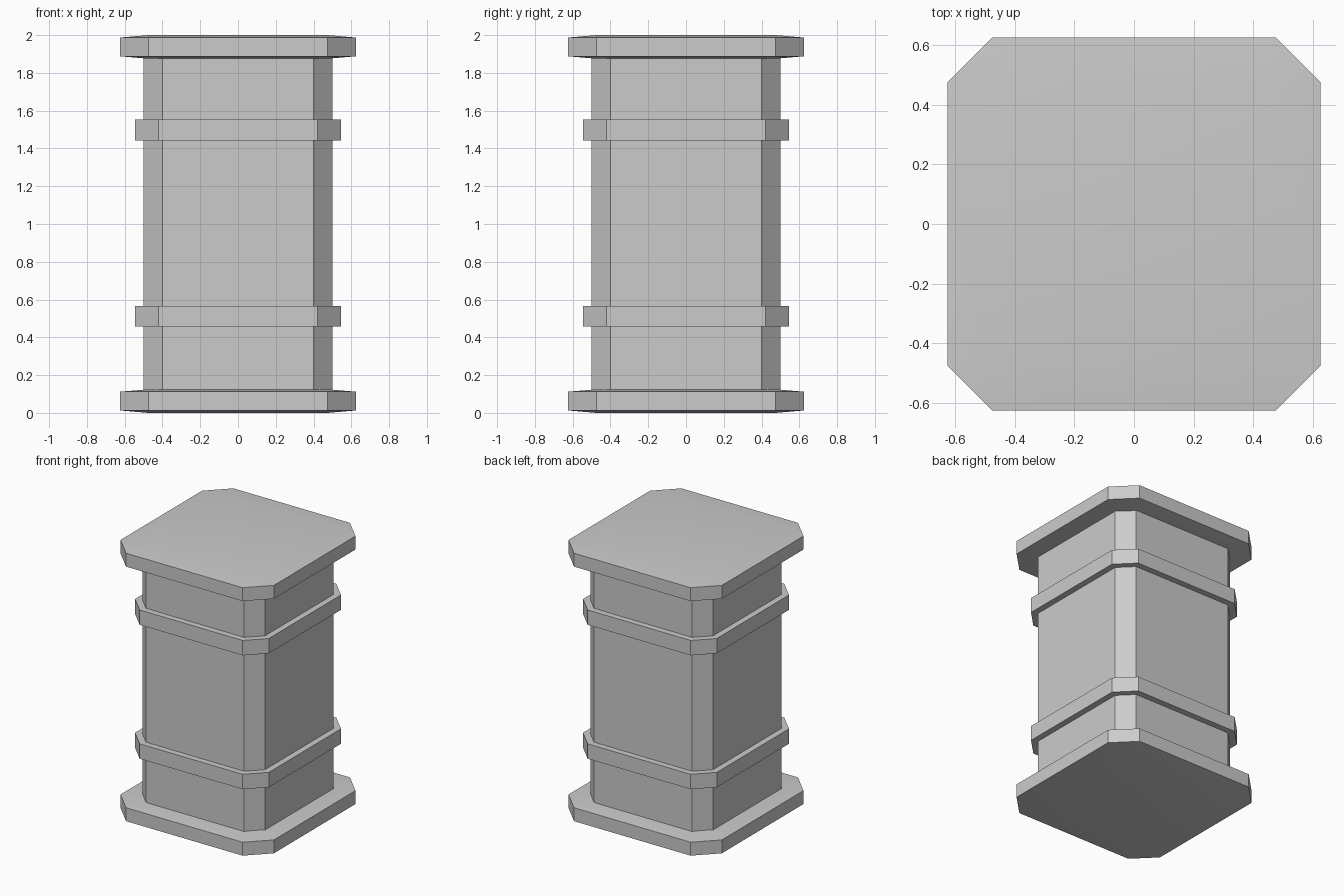
import bpy, bmesh, math

if "Cube" in bpy.data.objects:
    bpy.data.objects.remove(bpy.data.objects["Cube"])


def octagon(half, flat):
    # square outline of half-width `half` with corners cut back to `flat`
    return [(flat, -half), (half, -flat), (half, flat), (flat, half),
            (-flat, half), (-half, flat), (-half, -flat), (-flat, -half)]


def add_object(name, bm):
    bmesh.ops.recalc_face_normals(bm, faces=bm.faces)
    mesh = bpy.data.meshes.new(name)
    bm.to_mesh(mesh)
    bm.free()
    obj = bpy.data.objects.new(name, mesh)
    bpy.context.collection.objects.link(obj)
    return obj


def ring(bm, outline, z):
    return [bm.verts.new((x, y, z)) for x, y in outline]


def walls(bm, low, high):
    n = len(low)
    for i in range(n):
        j = (i + 1) % n
        bm.faces.new((low[i], low[j], high[j], high[i]))


def prism(name, half, flat, z0, z1):
    bm = bmesh.new()
    low, high = (ring(bm, octagon(half, flat), z) for z in (z0, z1))
    walls(bm, low, high)
    bm.faces.new(low)
    bm.faces.new(high)
    return add_object(name, bm)


def plate(name, z_base, half=0.625, flat=0.475, thick=0.125, slope=0.013):
    # cut-corner slab whose broad faces rise gently to a flat centre square
    bm = bmesh.new()
    outline = octagon(half, flat)
    low = ring(bm, outline, z_base + slope)
    high = ring(bm, outline, z_base + thick - slope)
    walls(bm, low, high)
    square = [(flat, -flat), (flat, flat), (-flat, flat), (-flat, -flat)]
    for rim, z in ((low, z_base), (high, z_base + thick)):
        centre = ring(bm, square, z)
        bm.faces.new(centre)
        for i in range(4):
            a, b, c = rim[2 * i], rim[2 * i + 1], rim[(2 * i + 2) % 8]
            bm.faces.new((a, b, centre[i]))
            bm.faces.new((b, c, centre[(i + 1) % 4], centre[i]))
    obj = add_object(name, bm)
    bpy.ops.object.select_all(action='DESELECT')
    obj.select_set(True)
    bpy.context.view_layer.objects.active = obj
    bpy.ops.object.shade_smooth_by_angle(angle=math.radians(30))
    return obj


# Pillar shaft
prism("shaft", 0.5, 0.4, 0.06, 1.94)

# Raised bands
prism("lower_band", 0.545, 0.42, 0.457, 0.567)
prism("upper_band", 0.545, 0.42, 1.443, 1.553)

# End plates
plate("base_plate", 0.0)
plate("top_plate", 1.875)
